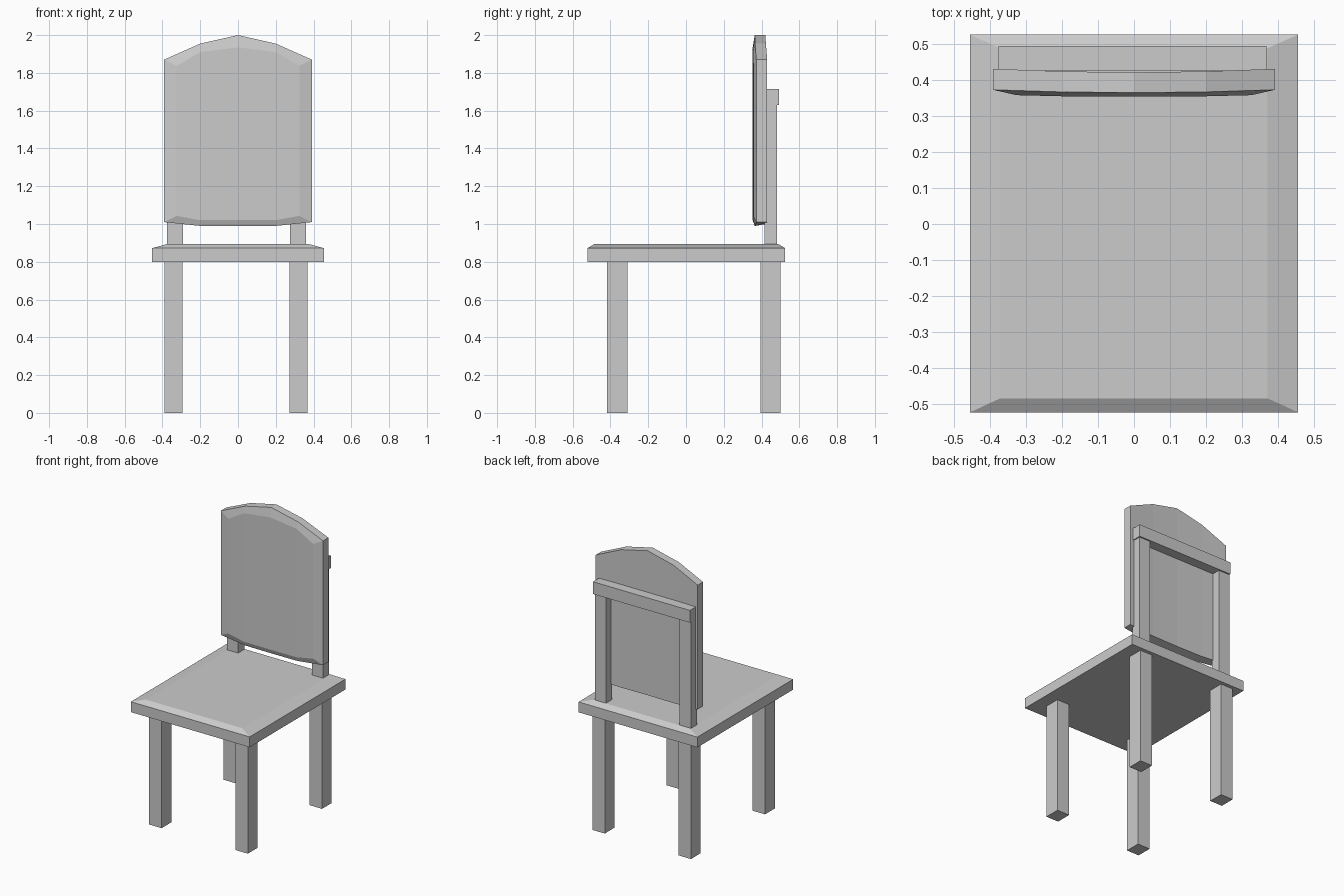
import bpy, bmesh

if "Cube" in bpy.data.objects:
    bpy.data.objects.remove(bpy.data.objects["Cube"])


def make_object(name, bm):
    bmesh.ops.recalc_face_normals(bm, faces=bm.faces)
    mesh = bpy.data.meshes.new(name)
    bm.to_mesh(mesh)
    bm.free()
    obj = bpy.data.objects.new(name, mesh)
    bpy.context.collection.objects.link(obj)
    return obj


def loft(name, rings):
    """Join matching closed rings of points and cap both ends."""
    bm = bmesh.new()
    loops = [[bm.verts.new(p) for p in ring] for ring in rings]
    n = len(loops[0])
    for a, b in zip(loops, loops[1:]):
        for i in range(n):
            j = (i + 1) % n
            bm.faces.new((a[i], a[j], b[j], b[i]))
    bm.faces.new(loops[0])
    bm.faces.new(loops[-1])
    return make_object(name, bm)


def rect(x0, x1, y0, y1, z):
    return [(x0, y0, z), (x1, y0, z), (x1, y1, z), (x0, y1, z)]


def box(name, x0, x1, y0, y1, z0, z1):
    return loft(name, [rect(x0, x1, y0, y1, z0), rect(x0, x1, y0, y1, z1)])


# Seat with a shallow chamfered top
loft("seat", [rect(-0.455, 0.455, -0.522, 0.525, 0.80),
              rect(-0.455, 0.455, -0.522, 0.525, 0.872),
              rect(-0.37, 0.37, -0.483, 0.487, 0.895)])

# Legs and back posts, left and right
for side, lx, px in (("left", -0.388, -0.375), ("right", 0.272, 0.275)):
    box("front_leg_" + side, lx, lx + 0.095, -0.417, -0.31, 0, 0.80)
    box("rear_leg_" + side, lx, lx + 0.095, 0.395, 0.50, 0, 0.80)
    box("back_post_" + side, px, px + 0.085, 0.415, 0.483, 0.89, 1.64)

# Cross rail on top of the posts
box("back_rail", -0.375, 0.367, 0.425, 0.493, 1.63, 1.715)


def panel_ring(half_width, ys, tops, bottoms):
    """Arched outline; values run from the side to the centre."""
    xs = (half_width, 0.2, 0)
    cols = [(-x, i) for i, x in enumerate(xs)] + [(0.2, 1), (half_width, 0)]
    top = [(x, ys[i], tops[i]) for x, i in cols]
    bottom = [(x, ys[i], bottoms[i]) for x, i in reversed(cols)]
    return top + bottom


# Arched backrest: gently curved slab with a chamfered front
loft("backrest", [
    panel_ring(0.391, (0.43, 0.423, 0.42), (1.87, 1.955, 2.0), (1.01, 1.0, 1.0)),
    panel_ring(0.391, (0.372, 0.366, 0.364), (1.87, 1.955, 2.0), (1.01, 0.99, 0.99)),
    panel_ring(0.325, (0.357, 0.354, 0.353), (1.837, 1.91, 1.935), (1.043, 1.02, 1.02)),
])
# Split the curved end caps of the backrest into upright strips
back = bpy.data.objects["backrest"]
bm = bmesh.new()
bm.from_mesh(back.data)
bm.verts.ensure_lookup_table()
for start in (0, 20):
    for i in (1, 2, 3):
        bmesh.ops.connect_verts(bm, verts=[bm.verts[start + i], bm.verts[start + 9 - i]])
bm.to_mesh(back.data)
bm.free()
